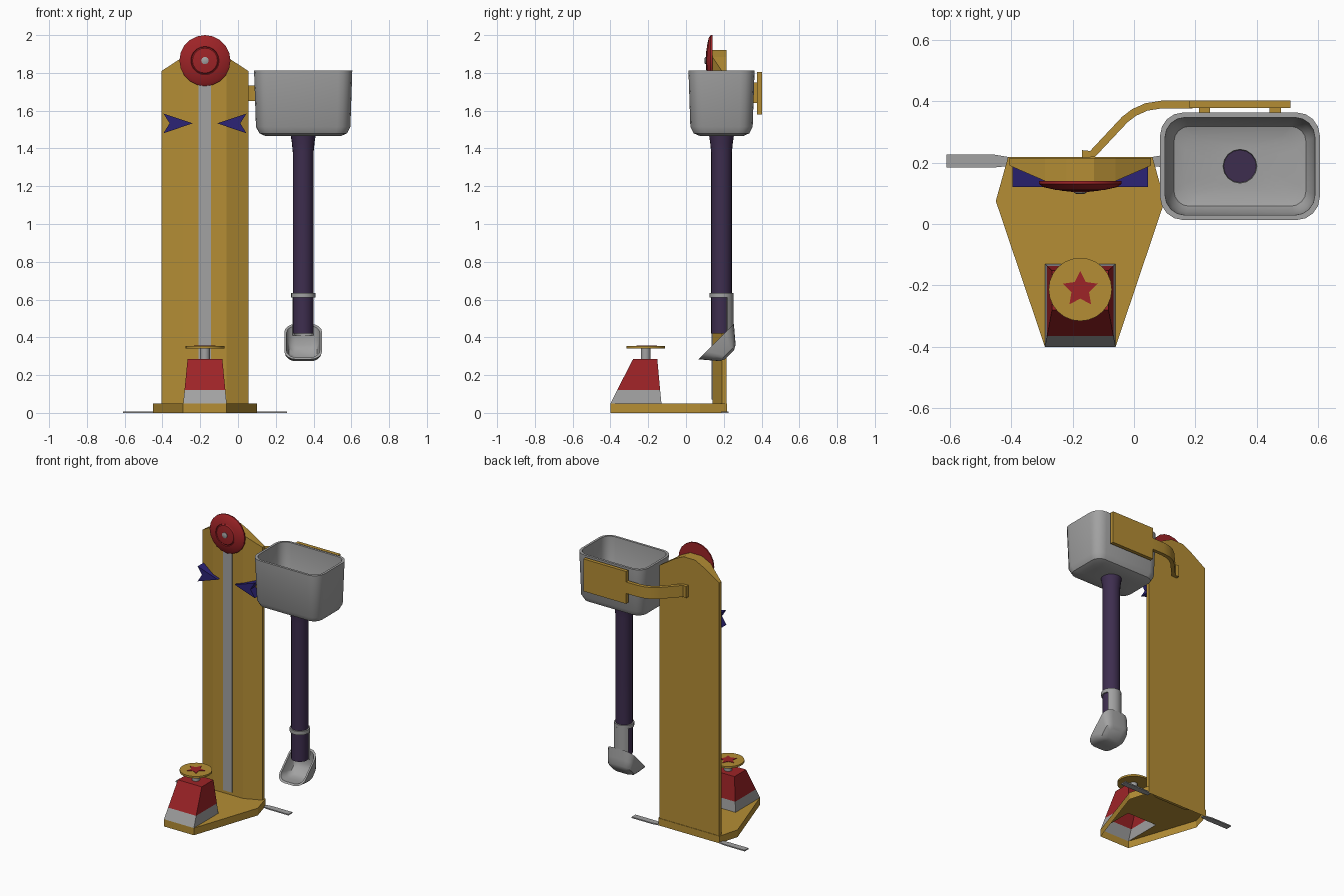
import bpy, bmesh
from math import sin, cos, pi, radians
from mathutils import Matrix, Vector

if "Cube" in bpy.data.objects:
    bpy.data.objects.remove(bpy.data.objects["Cube"])


def material(name, rgb):
    m = bpy.data.materials.new(name)
    m.diffuse_color = (*rgb, 1)
    m.use_nodes = True
    m.node_tree.nodes["Principled BSDF"].inputs["Base Color"].default_value = m.diffuse_color
    return m


TAN = material("ochre", (0.46, 0.27, 0.035))
RED = material("red", (0.34, 0.017, 0.02))
GREY = material("grey", (0.36, 0.36, 0.36))
BLUE = material("blue", (0.025, 0.017, 0.18))
PURPLE = material("dark purple", (0.048, 0.027, 0.078))


def finish(name, bm, mats, smooth=False):
    bmesh.ops.recalc_face_normals(bm, faces=bm.faces)
    me = bpy.data.meshes.new(name)
    bm.to_mesh(me)
    bm.free()
    for m in mats:
        me.materials.append(m)
    ob = bpy.data.objects.new(name, me)
    bpy.context.collection.objects.link(ob)
    if smooth:
        bpy.ops.object.select_all(action='DESELECT')
        ob.select_set(True)
        bpy.context.view_layer.objects.active = ob
        bpy.ops.object.shade_smooth_by_angle(angle=radians(35))
    return ob


def loft(name, rings, mats, caps=(True, True), smooth=False, bands=None):
    """Skin a list of equal-length point rings; bands gives a material per step."""
    bm = bmesh.new()
    vs = [[bm.verts.new(p) for p in r] for r in rings]
    n = len(rings[0])
    for k, (a, b) in enumerate(zip(vs, vs[1:])):
        for i in range(n):
            f = bm.faces.new((a[i], a[(i + 1) % n], b[(i + 1) % n], b[i]))
            f.material_index = bands[k] if bands else 0
    if caps[0]:
        bm.faces.new(vs[0]).material_index = bands[0] if bands else 0
    if caps[1]:
        bm.faces.new(vs[-1]).material_index = bands[-1] if bands else 0
    return finish(name, bm, mats, smooth)


def prism_z(name, pts, z0, z1, mat, caps=(True, True), smooth=False):
    return loft(name, [[(x, y, z) for x, y in pts] for z in (z0, z1)], [mat], caps, smooth)


def box(name, x0, x1, y0, y1, z0, z1, mat):
    return prism_z(name, [(x0, y0), (x1, y0), (x1, y1), (x0, y1)], z0, z1, mat)


def round_rect(hx, hy, r, z, seg=4):
    """Rounded rectangle ring; a circle when hx = hy = r."""
    pts = []
    for q, (sx, sy) in enumerate(((1, 1), (-1, 1), (-1, -1), (1, -1))):
        for i in range(seg + 1):
            a = q * pi / 2 + (i + 0.02 * (seg - 2 * i) / seg) / seg * pi / 2
            pts.append(Vector((sx * (hx - r) + r * cos(a), sy * (hy - r) + r * sin(a), z)))
    return pts


def lathe(name, prof, center, mats, n=20, axis='Z', caps=(True, True), smooth=True):
    rings = []
    for r, h in prof:
        c = [(r * cos(2 * pi * i / n), r * sin(2 * pi * i / n)) for i in range(n)]
        rings.append([Vector(center) + (Vector((a, b, h)) if axis == 'Z' else Vector((a, h, b)))
                      for a, b in c])
    return loft(name, rings, mats, caps, smooth)


CX = -0.175  # centre line of the tower

# Tower panel with chamfered front sides and a humped top
stations = [(-0.405, 0.19, 1.81), (-0.29, 0.14, 1.885), (-0.22, 0.14, 1.92),
            (-0.13, 0.14, 1.92), (-0.06, 0.14, 1.885), (0.055, 0.19, 1.81)]
loft("tower_panel", [[(x, y, 0.045), (x, 0.215, 0.045), (x, 0.215, z), (x, y, z)]
                     for x, y, z in stations], [TAN])
box("tower_track", -0.21, -0.142, 0.135, 0.142, 0.07, 1.78, GREY)

# Base: hollow shell, open below, notched where the pedestal stands
outer = [(-0.41, 0.218), (0.06, 0.218), (0.1, 0.075), (-0.06, -0.4), (-0.29, -0.4), (-0.45, 0.075)]
prism_z("base_walls", outer, 0, 0.05, TAN, (False, False))
bm = bmesh.new()
notched = outer[:4] + [(-0.06, -0.13), (-0.29, -0.13)] + outer[4:]
bm.faces.new([bm.verts.new((x, y, 0.05)) for x, y in notched])
bmesh.ops.triangulate(bm, faces=bm.faces)
bm.normal_update()
for f in bm.faces:
    if f.normal.z < 0:
        f.normal_flip()
me = bpy.data.meshes.new("base_top")
bm.to_mesh(me)
bm.free()
me.materials.append(TAN)
bpy.context.collection.objects.link(bpy.data.objects.new("base_top", me))

# Ground stabilisers
for side, s in (("left", -1), ("right", 1)):
    pts = [(CX + s * d, y) for d, y in ((0.22, 0.19), (0.28, 0.184), (0.435, 0.184),
                                        (0.435, 0.226), (0.28, 0.226), (0.22, 0.216))]
    prism_z("stabiliser_" + side, pts, 0, 0.008, GREY)

# Pedestal with grey skirt
rings = [[(x0, y0, z), (x1, y0, z), (x1, y1, z), (x0, y1, z)] for x0, x1, y0, y1, z in (
    (-0.29, -0.06, -0.4, -0.13, 0.05), (-0.283, -0.067, -0.365, -0.137, 0.12),
    (-0.267, -0.083, -0.28, -0.152, 0.285))]
loft("pedestal", rings, [GREY, RED], (False, True), bands=[0, 1])

# Strike button
BY = -0.213
lathe("button_post", [(0.026, 0.28), (0.026, 0.345)], (CX, BY, 0), [GREY], 12)
lathe("button_plate", [(0.103, 0.342), (0.103, 0.355)], (CX, BY, 0), [TAN], 24)
star = []
for i in range(10):
    r, a = (0.03 if i % 2 else 0.06), pi / 2 + i * pi / 5
    star.append((CX + r * cos(a), BY + r * sin(a)))
prism_z("button_star", star, 0.353, 0.358, RED)

# Gong at the top
lathe("gong", [(0.135, 0.14), (0.135, 0.131), (0.12, 0.12), (0.075, 0.11), (0.072, 0.115),
               (0.066, 0.109), (0.03, 0.105)], (CX, 0, 1.865), [RED], 20, 'Y')
lathe("gong_pin", [(0.02, 0.11), (0.02, 0.101), (0.012, 0.098)], (CX, 0, 1.865), [GREY], 10, 'Y')

# Arrow markers
for side, s in (("left", -1), ("right", 1)):
    prof = [(0.22, 1.585), (0.065, 1.533), (0.22, 1.48), (0.187, 1.533)]
    # the back follows the chamfered panel
    loft("arrow_" + side, [[(CX + s * d, 0.12, z) for d, z in prof],
                           [(CX + s * d, max(0.14, 0.19 - (0.23 - d) * 0.435), z) for d, z in prof]],
         [BLUE])

# Hopper: outside, rim, inside and drain hole in one skin
TX, TY = 0.345, 0.188
steps = [(0.06, 0.06, 0.06, 1.466), (0.2, 0.115, 0.05, 1.466), (0.232, 0.147, 0.06, 1.48),
         (0.25, 0.165, 0.07, 1.515), (0.26, 0.175, 0.075, 1.812), (0.244, 0.159, 0.065, 1.812),
         (0.234, 0.149, 0.06, 1.53), (0.215, 0.13, 0.05, 1.497), (0.18, 0.1, 0.045, 1.485),
         (0.055, 0.055, 0.055, 1.485), (0.048, 0.048, 0.048, 1.43)]
loft("hopper", [[p + Vector((TX, TY, 0)) for p in round_rect(*s)] for s in steps],
     [GREY], (False, True), True)

# Hanging tube, collar and back strap
lathe("tube", [(0.066, 1.47), (0.06, 1.43), (0.055, 1.38), (0.055, 0.42), (0.048, 0.42),
               (0.048, 0.6)], (TX, TY, 0), [PURPLE], 20)
lathe("tube_collar", [(0.054, 0.61), (0.064, 0.61), (0.064, 0.636), (0.054, 0.636)],
      (TX, TY, 0), [GREY], 20)
arc = [radians(30 + 15 * i) for i in range(9)]
strap = [[(TX + r * cos(a), TY + r * sin(a)) for a in arc] for r in (0.055, 0.064)]
prism_z("scoop_strap", strap[0] + strap[1][::-1], 0.41, 0.615, GREY, smooth=True)

# Scoop: tilted rounded bowl facing front and up
tilt = Matrix.Translation((TX, 0.16, 0.377)) @ Matrix.Rotation(radians(45), 4, 'X')
steps = [(0.06, 0.035, 0.03, -0.098), (0.085, 0.06, 0.04, -0.085), (0.095, 0.09, 0.05, -0.05),
         (0.1, 0.132, 0.06, 0), (0.088, 0.118, 0.052, 0), (0.084, 0.08, 0.045, -0.048),
         (0.074, 0.05, 0.035, -0.075), (0.05, 0.028, 0.025, -0.086)]
loft("scoop", [[tilt @ p for p in round_rect(*s)] for s in steps], [GREY], (True, True), True)

# Bracket behind the hopper, with an arm bent round to the tower
box("bracket_plate", 0.18, 0.51, 0.377, 0.402, 1.58, 1.805, TAN)
for i, x in enumerate((0.23, 0.46)):
    box(f"bracket_spacer_{i + 1}", x - 0.018, x + 0.018, 0.35, 0.38, 1.64, 1.75, TAN)
path = [Vector(p) for p in ((-0.17, 0.228), (-0.135, 0.228), (-0.03, 0.34), (0.0, 0.363),
                            (0.04, 0.381), (0.09, 0.389), (0.19, 0.389))]
left, right = [], []
for i, p in enumerate(path):
    d = (path[min(i + 1, len(path) - 1)] - path[max(i - 1, 0)]).normalized()
    nrm = Vector((-d.y, d.x)) * 0.0125
    left.append(p + nrm)
    right.append(p - nrm)
prism_z("bracket_arm", left + right[::-1], 1.652, 1.732, TAN, smooth=True)
